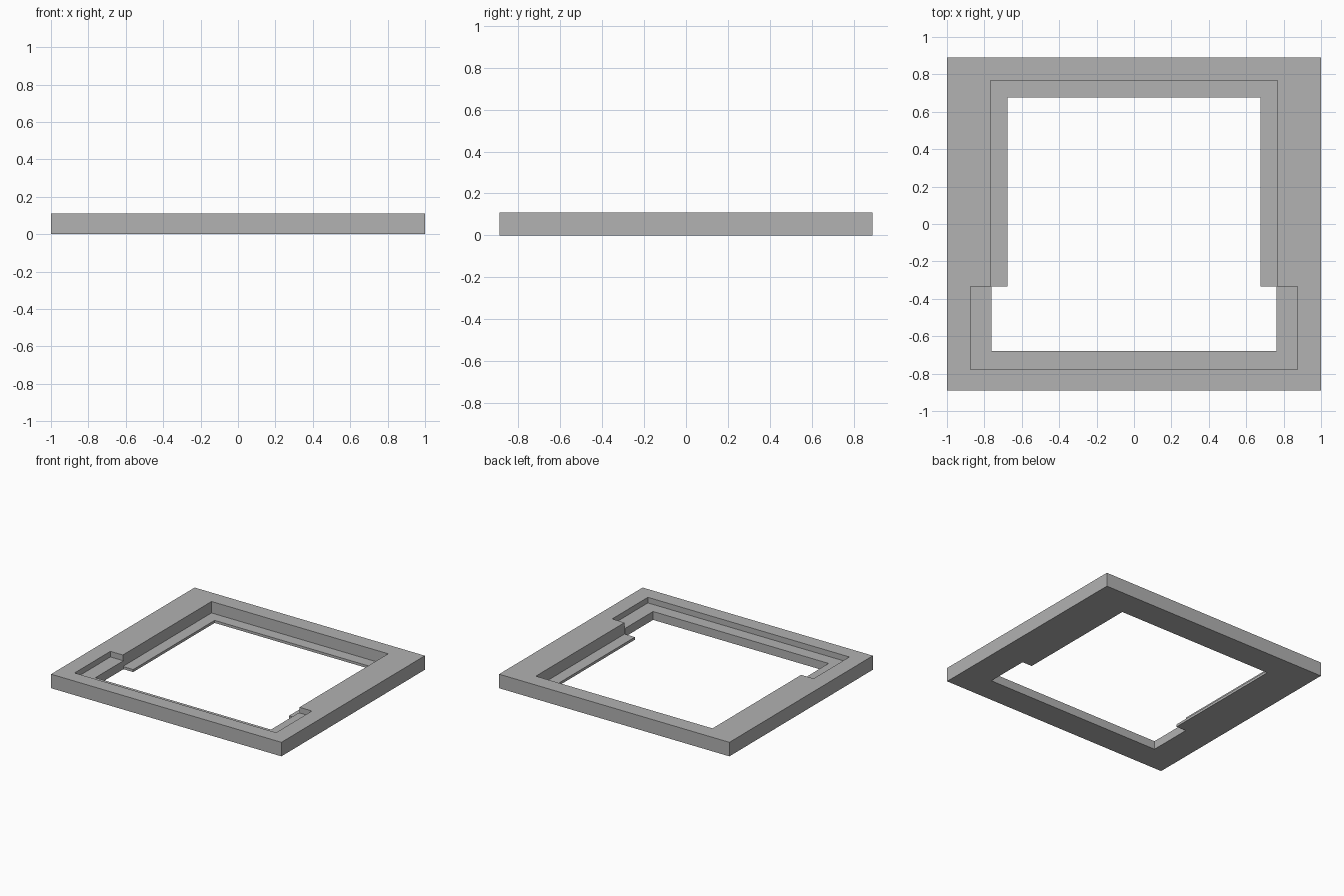
import bpy
import bmesh

cube = bpy.data.objects.get("Cube")
if cube:
    bpy.data.objects.remove(cube, do_unlink=True)

HEIGHT = 0.11
STEP_Y = -0.333   # where the narrow bay meets the wide bay


def prism(name, outline, z0, z1):
    """Extrude a flat outline between two heights."""
    bm = bmesh.new()
    face = bm.faces.new([bm.verts.new((x, y, z0)) for x, y in outline])
    ext = bmesh.ops.extrude_face_region(bm, geom=[face])
    top = [v for v in ext["geom"] if isinstance(v, bmesh.types.BMVert)]
    bmesh.ops.translate(bm, verts=top, vec=(0, 0, z1 - z0))
    bmesh.ops.recalc_face_normals(bm, faces=bm.faces)
    mesh = bpy.data.meshes.new(name)
    bm.to_mesh(mesh)
    bm.free()
    obj = bpy.data.objects.new(name, mesh)
    bpy.context.collection.objects.link(obj)
    return obj


def mirrored(half):
    """Close a right-hand outline with its mirror image."""
    return half + [(-x, y) for x, y in reversed(half)]


def box(half_width, y0, y1):
    return mirrored([(half_width, y0), (half_width, y1)])


# Solid slab
frame = prism("frame", box(1.0, -0.89, 0.89), 0, HEIGHT)

# Stepped through opening, deep rear recess, shallow front recess
opening = mirrored([(0.762, -0.68), (0.762, STEP_Y),
                    (0.677, STEP_Y), (0.677, 0.677)])
cutters = [
    prism("opening_cutter", opening, -0.1, 0.3),
    prism("rear_recess_cutter", box(0.767, STEP_Y, 0.767), 0.02, 0.25),
    prism("front_recess_cutter", box(0.875, -0.777, STEP_Y), 0.066, 0.2),
]
for cutter in cutters:
    cutter.hide_render = True
    mod = frame.modifiers.new(cutter.name, "BOOLEAN")
    mod.operation = "DIFFERENCE"
    mod.solver = "EXACT"
    mod.object = cutter

# Bake the cuts, then drop the cutters
bpy.context.view_layer.update()
graph = bpy.context.evaluated_depsgraph_get()
baked = bpy.data.meshes.new_from_object(frame.evaluated_get(graph))
frame.modifiers.clear()
frame.data = baked
for cutter in cutters:
    bpy.data.objects.remove(cutter, do_unlink=True)

# Plain grey finish
grey = bpy.data.materials.new("plain grey")
grey.use_nodes = True
colour = (0.445, 0.445, 0.445, 1)
grey.diffuse_color = colour
grey.node_tree.nodes["Principled BSDF"].inputs["Base Color"].default_value = colour
frame.data.materials.clear()
frame.data.materials.append(grey)
